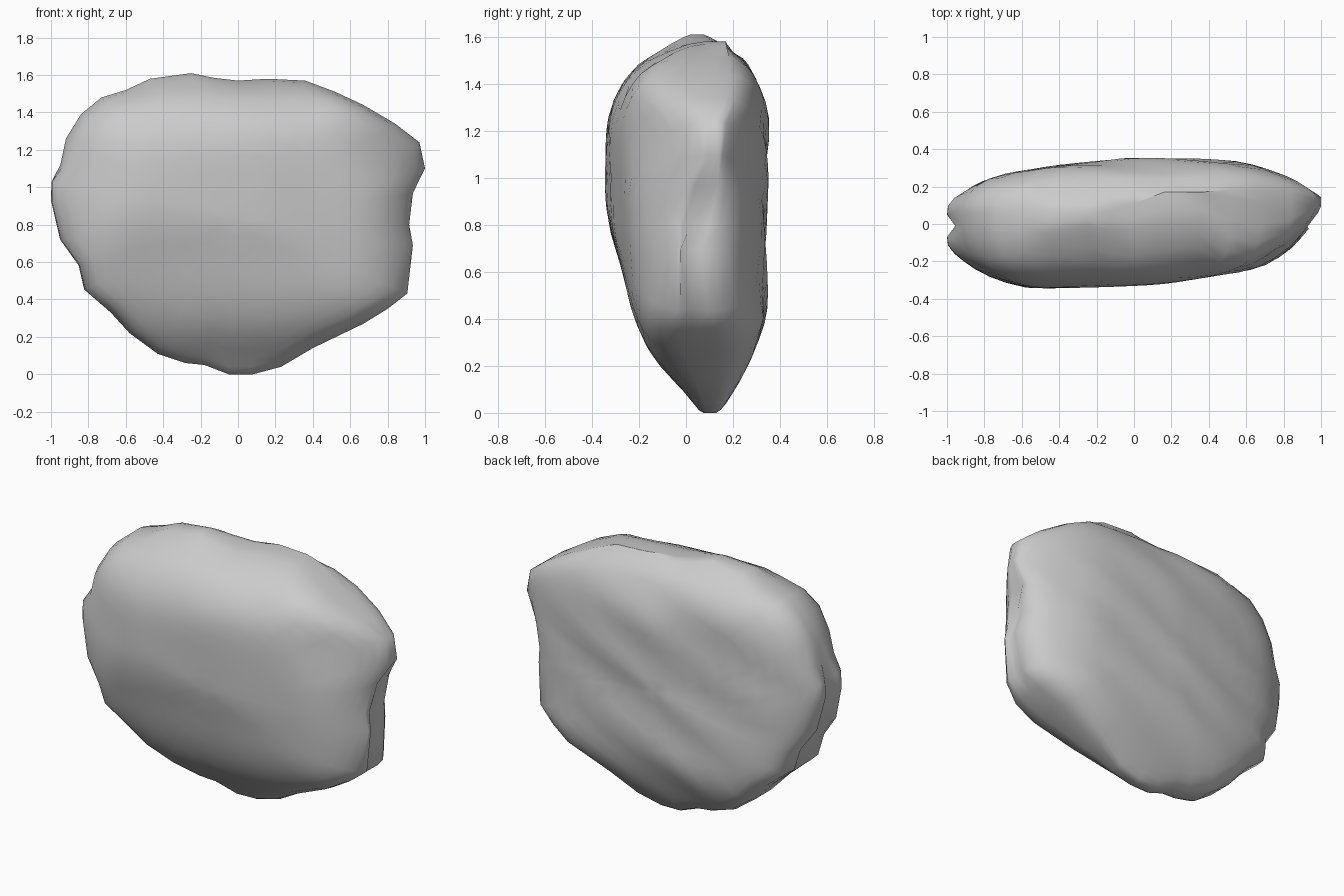
import bpy, bmesh
from math import sin, exp

if "Cube" in bpy.data.objects:
    bpy.data.objects.remove(bpy.data.objects["Cube"])

# front outline of the boulder: x, z, and depth (y) of the rim
RIM = [(1.0, 1.10, .13), (.97, 1.24, .13), (.84, 1.34, .12), (.67, 1.44, .12), (.52, 1.51, .14),
       (.36, 1.57, .17), (.16, 1.58, .17), (0, 1.57, .11), (-.13, 1.585, .07), (-.25, 1.61, .05),
       (-.47, 1.58, .03), (-.60, 1.52, .04), (-.73, 1.48, .05), (-.84, 1.39, .06), (-.92, 1.26, .05),
       (-.95, 1.12, .02), (-1.01, 1.03, -.01), (-1.01, .93, -.01), (-.96, .72, -.01), (-.86, .58, 0),
       (-.83, .45, .02), (-.68, .33, .04), (-.58, .22, .06), (-.43, .11, .07), (-.28, .06, .08),
       (-.18, .05, .09), (-.05, 0, .10), (.08, 0, .11), (.23, .04, .12), (.40, .14, .11),
       (.67, .27, .08), (.80, .35, .04), (.91, .43, .01), (.94, .69, -.02), (.92, .80, .02),
       (.94, .97, .09)]
# depth limits of the front and back faces along x and along z
FRONT_X = [(-1, -.15), (-.88, -.24), (-.71, -.31), (-.55, -.352), (-.25, -.342), (.15, -.32),
           (.4, -.28), (.64, -.245), (.75, -.21), (.9, -.1), (1, .07)]
BACK_X = [(-1, .14), (-.9, .2), (-.78, .25), (-.4, .31), (0, .35), (.2, .355), (.58, .33),
          (.75, .28), (.9, .23), (1, .15)]
FRONT_Z = [(0, .05), (.1, -.02), (.2, -.13), (.3, -.18), (.45, -.235), (.6, -.265), (.8, -.33),
           (1, -.357), (1.25, -.335), (1.4, -.28), (1.5, -.21), (1.56, -.13), (1.61, .03)]
BACK_Z = [(0, .15), (.1, .21), (.3, .31), (.45, .345), (.8, .335), (1, .345), (1.25, .352),
          (1.4, .31), (1.5, .265), (1.57, .2), (1.61, .07)]
# spoke profile: distance from the centre, share of face depth
SPOKE = [(.1, 1), (.22, 1), (.34, 1), (.46, 1), (.57, 1), (.67, .995), (.76, .985), (.84, .96),
         (.9, .92), (.95, .84), (.985, .66), (1, .4)]
CX, CZ = -.02, .82


def sample(table, t):
    t = min(max(t, table[0][0]), table[-1][0])
    for (a, va), (b, vb) in zip(table, table[1:]):
        if t <= b:
            return va + (vb - va) * (t - a) / (b - a)


def smooth(table, t):
    return sum(sample(table, t + d) for d in (-.06, 0, .06)) / 3


def combine(a, b, top, p=3.5):
    # the deeper fall wins, with corners slightly rounded
    fall = max(top - a, 0) ** p + max(top - b, 0) ** p
    return top - fall ** (1 / p)


def blob(x, z, cx, cz, r):
    return exp(-((x - cx) ** 2 + (z - cz) ** 2) / r ** 2)


def face_y(side, x, z):
    if side < 0:
        y = -combine(-smooth(FRONT_X, x), -smooth(FRONT_Z, z), .357)
        # hollows beside the right tip and under the top ridge
        y += .05 * blob(x, z, .78, 1.2, .16) + .05 * blob(x, z, .3, 1.52, .14)
        return y + .004 * sin(9 * z + 3 * x)
    y = combine(smooth(BACK_X, x), smooth(BACK_Z, z), .357)
    return y + .008 * sin(17 * (z - .5 * x))        # slanting ripples on the back


def point(side, i, s, g):
    rx, rz, ry = RIM[i]
    # the upper left edge is thinner than the rest
    g **= 1 + .9 * blob(rx, rz, -.8, 1.42, .3)
    # shallow groove running round the left and right edges
    groove = .055 if rx < -.8 and rz < 1.1 else (.03 if rx > .85 and rz < 1 else .0)
    k = s * (1 - groove * exp(-(g / .3) ** 2))
    x, z = CX + (rx - CX) * k, CZ + (rz - CZ) * k
    return x, ry + (face_y(side, x, z) - ry) * g, z


bm = bmesh.new()
n = len(RIM)
rings = [[bm.verts.new(point(-1, i, s, g)) for i in range(n)] for s, g in SPOKE]
rings.append([bm.verts.new(point(-1, i, 1, 0)) for i in range(n)])
rings += [[bm.verts.new(point(1, i, s, g)) for i in range(n)] for s, g in reversed(SPOKE)]
for a, b in zip(rings, rings[1:]):
    for i in range(n):
        j = (i + 1) % n
        bm.faces.new((a[i], a[j], b[j], b[i]))
# close the centres of both faces
for side, ring in ((-1, rings[0]), (1, rings[-1])):
    c = bm.verts.new((CX, face_y(side, CX, CZ), CZ))
    for i in range(n):
        bm.faces.new((c, ring[i], ring[(i + 1) % n]))
bmesh.ops.recalc_face_normals(bm, faces=bm.faces)
mesh = bpy.data.meshes.new("boulder")
bm.to_mesh(mesh)
bm.free()
mesh.polygons.foreach_set("use_smooth", [True] * len(mesh.polygons))
boulder = bpy.data.objects.new("boulder", mesh)
bpy.context.collection.objects.link(boulder)
